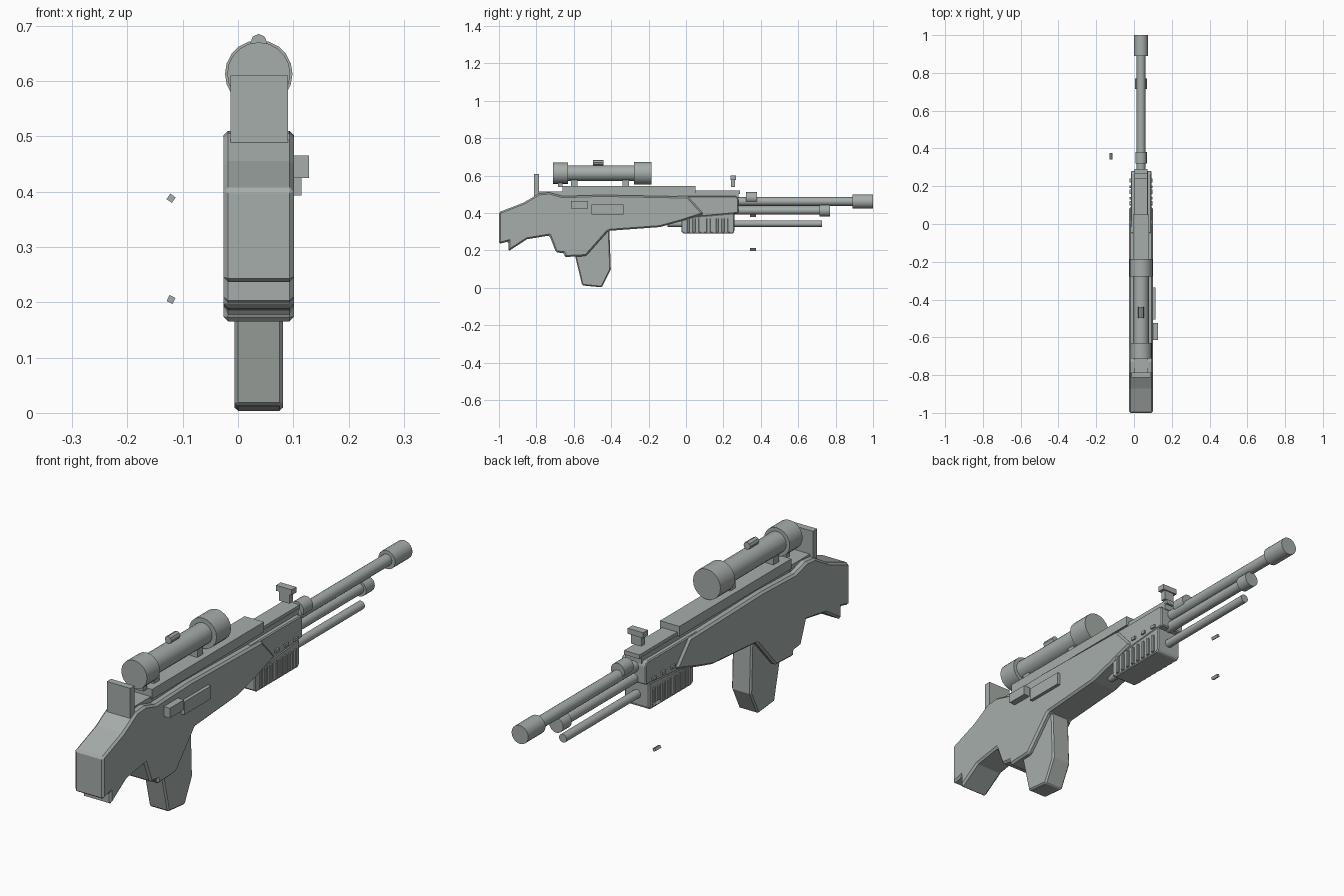
import bpy, bmesh, math
from mathutils import Matrix

if "Cube" in bpy.data.objects:
    bpy.data.objects.remove(bpy.data.objects["Cube"])

CX = 0.0375  # centre line of the rifle
grey = bpy.data.materials.new("grey green")
grey.diffuse_color = (0.38, 0.42, 0.40, 1)
grey.use_nodes = True
grey.node_tree.nodes["Principled BSDF"].inputs["Base Color"].default_value = grey.diffuse_color


def finish(name, bm, bevel=0.0, smooth=False):
    bmesh.ops.recalc_face_normals(bm, faces=bm.faces)
    me = bpy.data.meshes.new(name)
    bm.to_mesh(me)
    bm.free()
    me.materials.append(grey)
    ob = bpy.data.objects.new(name, me)
    bpy.context.collection.objects.link(ob)
    if bevel:
        mod = ob.modifiers.new("edge", 'BEVEL')
        mod.width = bevel
        mod.segments = 1
        mod.limit_method = 'ANGLE'
    if smooth:
        bpy.ops.object.select_all(action='DESELECT')
        ob.select_set(True)
        bpy.context.view_layer.objects.active = ob
        bpy.ops.object.shade_smooth_by_angle(angle=math.radians(35))
    return ob


def plate(name, pts, x0, x1, bevel=0.0):
    """Extrude a (y, z) side profile from x0 to x1."""
    bm = bmesh.new()
    face = bm.faces.new([bm.verts.new((x0, y, z)) for y, z in pts])
    res = bmesh.ops.extrude_face_region(bm, geom=[face])
    verts = [v for v in res["geom"] if isinstance(v, bmesh.types.BMVert)]
    bmesh.ops.translate(bm, verts=verts, vec=(x1 - x0, 0, 0))
    return finish(name, bm, bevel)


def box(name, x0, x1, y0, y1, z0, z1, bevel=0.0):
    return plate(name, [(y0, z0), (y1, z0), (y1, z1), (y0, z1)], x0, x1, bevel)


def tube(name, y0, y1, z, r, sides=20):
    bm = bmesh.new()
    m = Matrix.Translation((CX, (y0 + y1) / 2, z)) @ Matrix.Rotation(math.pi / 2, 4, 'X')
    bmesh.ops.create_cone(bm, cap_ends=True, segments=sides, radius1=r, radius2=r,
                          depth=y1 - y0, matrix=m)
    return finish(name, bm, smooth=True)


# Stock and body in one silhouette
plate("stock_body", [
    (-1, 0.235), (-0.95, 0.248), (-0.95, 0.195), (-0.85, 0.26), (-0.73, 0.28),
    (-0.695, 0.19), (-0.65, 0.185), (-0.65, 0.165), (-0.535, 0.17), (-0.415, 0.305),
    (-0.14, 0.325), (-0.03, 0.355), (0.095, 0.395), (0.01, 0.488), (-0.1, 0.49),
    (-0.45, 0.497), (-0.66, 0.49), (-0.73, 0.51), (-0.785, 0.505), (-0.87, 0.455), (-1, 0.405)],
    -0.026, 0.101, 0.008)

# Front receiver and fore grip
plate("receiver_front", [(-0.05, 0.37), (0.28, 0.40), (0.28, 0.475), (0.27, 0.49), (-0.05, 0.49)],
      -0.017, 0.092, 0.004)
plate("fore_grip", [(-0.025, 0.30), (-0.01, 0.29), (0.25, 0.29), (0.258, 0.30),
                    (0.258, 0.40), (-0.025, 0.375)], -0.017, 0.092, 0.004)

# Grip ribs and small studs on both sides
for side, xa, xb in (("left", -0.024, -0.012), ("right", 0.087, 0.099)):
    for i in range(8):
        y = 0.005 + i * 0.031
        box(f"grip_rib_{side}_{i}", xa, xb, y, y + 0.014, 0.297, 0.372, 0.002)
    for i in range(3):
        y = 0.10 + i * 0.06
        box(f"stud_{side}_{i}", xa, xb, y, y + 0.022, 0.405, 0.417)

# Magazine
plate("magazine", [(-0.6, 0.20), (-0.555, 0.013), (-0.45, 0.003), (-0.402, 0.10),
                   (-0.41, 0.32), (-0.55, 0.32)], -0.006, 0.081, 0.006)

# Barrel, lower tube and cleaning rod
tube("barrel", 0.25, 0.90, 0.462, 0.023)
tube("muzzle", 0.89, 1.0, 0.462, 0.037)
tube("barrel_collar", 0.32, 0.38, 0.482, 0.030)
tube("lower_tube", 0.25, 0.72, 0.414, 0.021)
tube("lower_tube_cap", 0.715, 0.77, 0.413, 0.031)
tube("thin_rod", -0.10, 0.727, 0.343, 0.017)

# Top rails
box("rail_base", CX - 0.036, CX + 0.036, -0.66, 0.28, 0.48, 0.508)
box("rail_rear", CX - 0.043, CX + 0.043, -0.66, 0.05, 0.505, 0.545)
box("rail_front", CX - 0.034, CX + 0.034, -0.125, 0.29, 0.503, 0.520)

# Sights
box("rear_sight", -0.014, 0.09, -0.812, -0.785, 0.45, 0.61)
box("rear_sight_foot", 0.0, 0.075, -0.79, -0.66, 0.48, 0.515)
plate("front_sight_stem", [(0.24, 0.54), (0.262, 0.54), (0.262, 0.585), (0.24, 0.585)], 0.015, 0.06)
box("front_sight_cap", 0.003, 0.072, 0.237, 0.267, 0.578, 0.60)

# Scope with mounts and knob
tube("scope_tube", -0.66, -0.25, 0.613, 0.042)
tube("scope_eyepiece", -0.712, -0.63, 0.613, 0.057)
tube("scope_objective", -0.277, -0.185, 0.613, 0.061)
tube("scope_knob", -0.497, -0.44, 0.67, 0.015, 8)
box("scope_mount_rear", CX - 0.02, CX + 0.02, -0.615, -0.58, 0.50, 0.60)
box("scope_mount_front", CX - 0.02, CX + 0.02, -0.34, -0.305, 0.54, 0.60)
box("scope_clip", CX - 0.02, CX + 0.02, -0.685, -0.66, 0.54, 0.57)

# Bolt handle and side plate
box("bolt_handle", 0.09, 0.128, -0.615, -0.525, 0.425, 0.465)
box("side_plate", 0.09, 0.115, -0.505, -0.335, 0.393, 0.445)

# Two loose pins beside the barrel
for name, z, tilt in (("upper_pin", 0.388, 0.6), ("lower_pin", 0.205, 0.45)):
    bm = bmesh.new()
    m = (Matrix.Translation((-0.121, 0.358, z)) @ Matrix.Rotation(tilt, 4, 'Y')
         @ Matrix.Diagonal((0.012, 0.034, 0.012, 1)))
    bmesh.ops.create_cube(bm, size=1, matrix=m)
    finish(name, bm)
